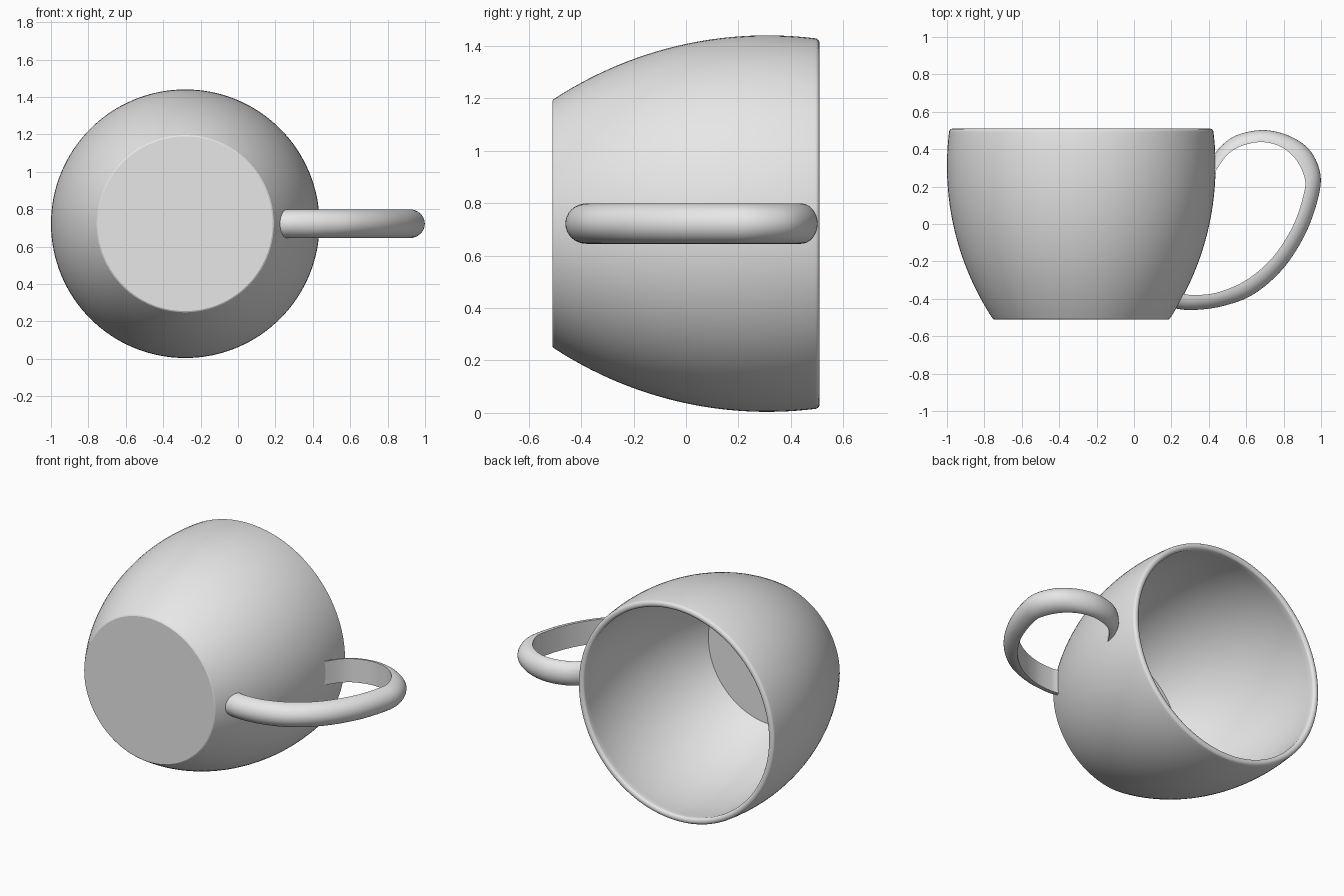
import bpy, bmesh, math
from mathutils import Vector

cube = bpy.data.objects.get("Cube")
if cube:
    bpy.data.objects.remove(cube, do_unlink=True)

grey = bpy.data.materials.new("plain grey")
grey.use_nodes = True
grey.diffuse_color = (0.8, 0.8, 0.8, 1)
grey.node_tree.nodes["Principled BSDF"].inputs["Base Color"].default_value = (0.8, 0.8, 0.8, 1)

CX, CZ = -0.282, 0.722             # cup axis, running along y
BOTTOM, RIM, BULGE = -0.51, 0.51, 0.31
ARC, MAX_R, WALL = 1.485, 0.718, 0.04


def finish(bm, name, angle):
    bmesh.ops.recalc_face_normals(bm, faces=bm.faces)
    mesh = bpy.data.meshes.new(name)
    bm.to_mesh(mesh)
    bm.free()
    mesh.materials.append(grey)
    ob = bpy.data.objects.new(name, mesh)
    bpy.context.collection.objects.link(ob)
    bpy.ops.object.select_all(action='DESELECT')
    ob.select_set(True)
    bpy.context.view_layer.objects.active = ob
    bpy.ops.object.shade_smooth_by_angle(angle=math.radians(angle))
    return ob


def wall_radius(y, inset=0.0):
    return MAX_R - ARC + math.sqrt((ARC - inset) ** 2 - (y - BULGE) ** 2)


# Cup: outer arc, rounded rim, inner arc and flat floor, spun about its axis
N = 28
lip, floor = RIM - 0.017, BOTTOM + WALL
profile = [(0, BOTTOM), (wall_radius(BOTTOM) - 0.004, BOTTOM)]
for i in range(N + 1):
    y = BOTTOM + 0.004 + (lip - BOTTOM - 0.004) * i / N
    profile.append((wall_radius(y), y))
r_out, r_in = wall_radius(lip), wall_radius(lip, WALL)
for i in range(1, 10):
    a = math.pi * i / 10
    profile.append(((r_out + r_in) / 2 + (r_out - r_in) / 2 * math.cos(a),
                    lip + (RIM - lip) * math.sin(a)))
for i in range(N + 1):
    y = lip + (floor - lip) * i / N
    profile.append((wall_radius(y, WALL), y))
profile.append((0, floor))

bm = bmesh.new()
verts = [bm.verts.new((CX + r, y, CZ)) for r, y in profile]
edges = [bm.edges.new(pair) for pair in zip(verts, verts[1:])]
bmesh.ops.spin(bm, geom=verts + edges, cent=(CX, 0, CZ), axis=(0, 1, 0),
               angle=math.tau, steps=128, use_merge=False)
bmesh.ops.remove_doubles(bm, verts=bm.verts, dist=0.0001)
finish(bm, "cup_body", 25)

# Handle: half-round band, given as pairs of inner and outer points (x, y)
pairs = [(.25, -.37, .205, -.45), (.32, -.38, .31, -.46), (.45, -.365, .47, -.44),
         (.60, -.30, .64, -.375), (.74, -.18, .80, -.235), (.85, -.01, .92, -.045),
         (.91, .17, .987, .15), (.91, .255, .994, .28), (.86, .352, .935, .4),
         (.78, .415, .825, .473), (.68, .438, .69, .502), (.57, .415, .55, .475),
         (.49, .36, .46, .41), (.41, .24, .405, .33)]
pts = [Vector(p) for p in pairs]


def smooth_path(p, steps):
    p = [2 * p[0] - p[1]] + p + [2 * p[-1] - p[-2]]
    out = []
    for a, b, c, d in zip(p, p[1:], p[2:], p[3:]):
        for i in range(steps):
            t = i / steps
            out.append(b + (c - a) * (t / 2) + (2 * a - 5 * b + 4 * c - d) * (t * t / 2)
                       + (3 * b - a - 3 * c + d) * (t ** 3 / 2))
    return out + [p[-2]]


HALF_WIDTH, SEG = 0.077, 16
bm = bmesh.new()
rings = []
for p in smooth_path(pts, 8):
    inner, outer = Vector(p[:2]), Vector(p[2:])
    ring = []
    for i in range(SEG + 1):
        a = math.pi * i / SEG
        q = inner.lerp(outer, math.sin(a))
        ring.append(bm.verts.new((q.x, q.y, CZ + HALF_WIDTH * math.cos(a))))
    rings.append(ring)
for r0, r1 in zip(rings, rings[1:]):
    for i in range(SEG + 1):
        j = (i + 1) % (SEG + 1)
        bm.faces.new((r0[i], r0[j], r1[j], r1[i]))
bm.faces.new(rings[0])
bm.faces.new(rings[-1])
finish(bm, "handle", 40)
